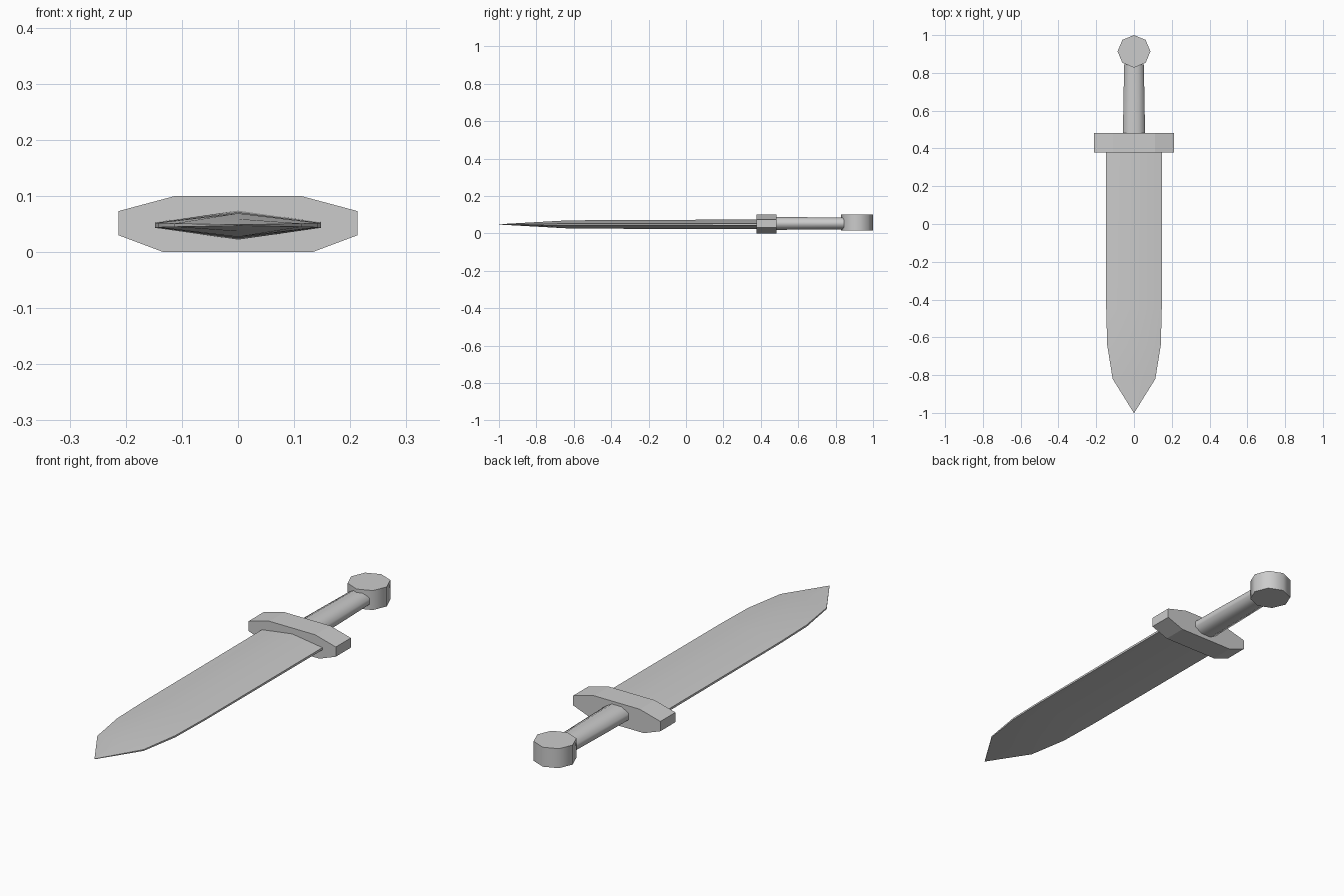
import bpy
import bmesh
import math

if "Cube" in bpy.data.objects:
    bpy.data.objects.remove(bpy.data.objects["Cube"], do_unlink=True)

# One plain grey for every part
grey = bpy.data.materials.new("light grey")
grey.use_nodes = True
colour = (0.6, 0.6, 0.6, 1)
grey.diffuse_color = colour
grey.node_tree.nodes["Principled BSDF"].inputs["Base Color"].default_value = colour


def loft(name, rings, smooth_angle=None):
    """Skin a list of equal-sized rings of points and cap both ends."""
    bm = bmesh.new()
    loops = [[bm.verts.new(p) for p in ring] for ring in rings]
    n = len(loops[0])
    for a, b in zip(loops, loops[1:]):
        for i in range(n):
            j = (i + 1) % n
            bm.faces.new((a[i], a[j], b[j], b[i]))
    bm.faces.new(loops[0])
    bm.faces.new(loops[-1])
    bmesh.ops.remove_doubles(bm, verts=bm.verts, dist=0.0001)
    bmesh.ops.recalc_face_normals(bm, faces=bm.faces)
    mesh = bpy.data.meshes.new(name)
    bm.to_mesh(mesh)
    bm.free()
    mesh.materials.append(grey)
    obj = bpy.data.objects.new(name, mesh)
    bpy.context.collection.objects.link(obj)
    if smooth_angle:
        bpy.ops.object.select_all(action="DESELECT")
        obj.select_set(True)
        bpy.context.view_layer.objects.active = obj
        bpy.ops.object.shade_smooth_by_angle(angle=math.radians(smooth_angle))
    return obj


def octagon(rx, ry, turn=0.0):
    angles = [math.tau * (i + turn) / 8 for i in range(8)]
    return [(rx * math.cos(a), ry * math.sin(a)) for a in angles]


# Blade: flattened diamond section with thin flat edges, narrowing to a point
MID = 0.048


def blade_ring(y, w, ridge, edge):
    return [(w, y, MID - edge), (w, y, MID + edge), (0, y, MID + ridge),
            (-w, y, MID + edge), (-w, y, MID - edge), (0, y, MID - ridge)]


loft("blade", [blade_ring(*s) for s in (
    (0.42, 0.148, 0.026, 0.005),
    (-0.45, 0.147, 0.023, 0.004),
    (-0.64, 0.142, 0.021, 0.004),
    (-0.82, 0.113, 0.011, 0.003),
    (-1.0, 0.001, 0.001, 0.001))], 30)

# Crossguard: faceted bar with tapered ends
half = [(0.133, 0.0), (0.213, 0.03), (0.213, 0.073), (0.112, 0.1)]
outline = half + [(-x, z) for x, z in reversed(half)]
loft("crossguard", [[(x, y, z) for x, z in outline] for y in (0.378, 0.483)])

# Grip: oval section, slightly slimmer towards the pommel
loft("grip", [[(x, y, 0.053 + z) for x, z in octagon(rx, rz, 0.5)]
              for y, rx, rz in ((0.46, 0.063, 0.037), (0.63, 0.061, 0.036),
                                (0.845, 0.056, 0.034))], 60)

# Pommel: upright octagonal disc
loft("pommel", [[(x, 0.914 + y, z) for x, y in octagon(0.087, 0.086)]
                for z in (0.014, 0.1)], 50)
